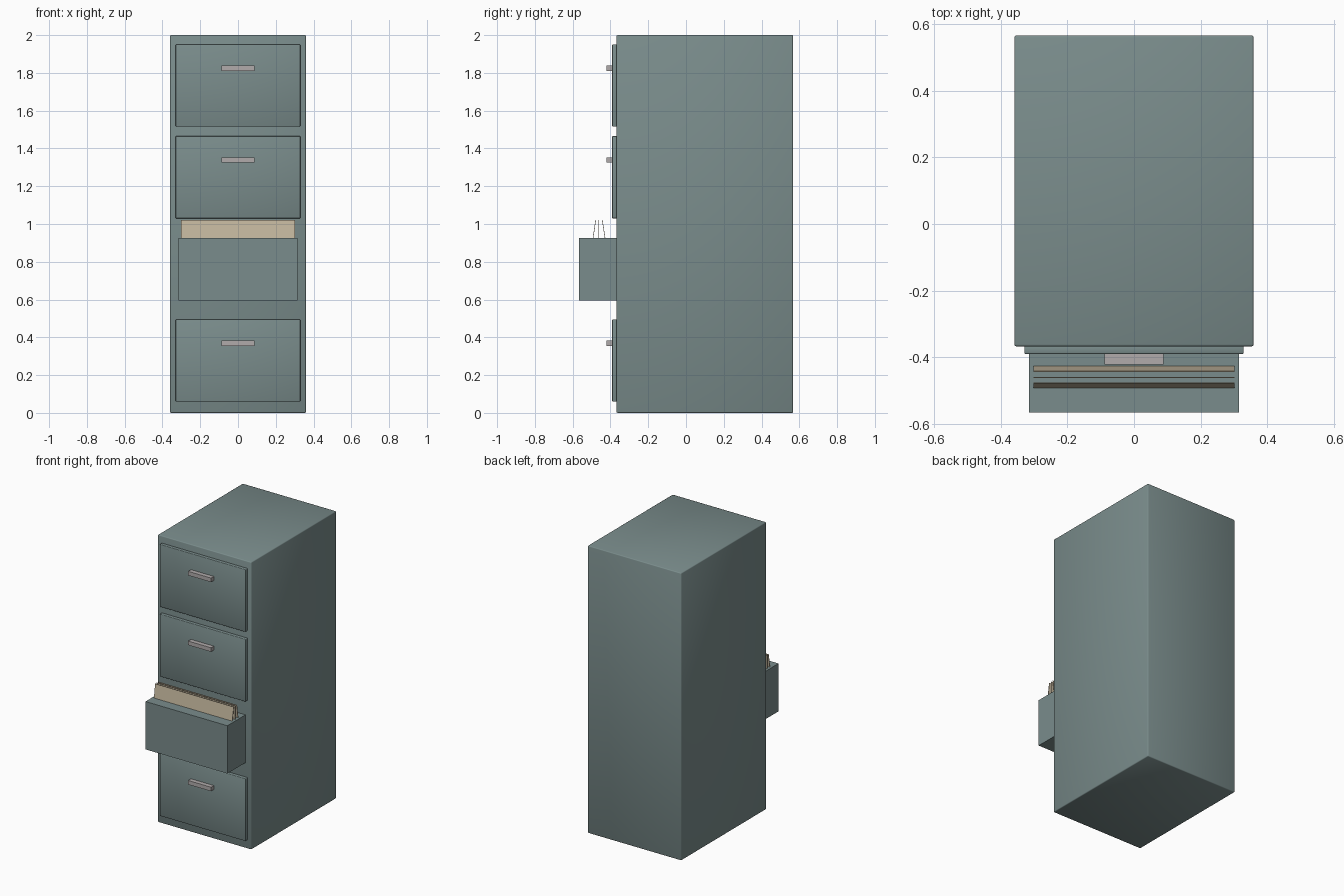
import bpy, math

if "Cube" in bpy.data.objects:
    bpy.data.objects.remove(bpy.data.objects["Cube"])


def material(name, rgb):
    m = bpy.data.materials.new(name)
    m.diffuse_color = (*rgb, 1)
    m.use_nodes = True
    m.node_tree.nodes["Principled BSDF"].inputs["Base Color"].default_value = m.diffuse_color
    return m


GREEN = material("grey green paint", (0.195, 0.265, 0.262))
METAL = material("pale metal", (0.44, 0.41, 0.41))
PAPER = material("manila card", (0.55, 0.47, 0.34))


def box(name, lo, hi, mat, bevel=0.0, tilt=0.0):
    """Box between two corners, optionally bevelled and tilted about x."""
    size = [b - a for a, b in zip(lo, hi)]
    mid = [(a + b) / 2 for a, b in zip(lo, hi)]
    bpy.ops.mesh.primitive_cube_add(size=1, location=mid)
    ob = bpy.context.object
    ob.name = name
    ob.scale = size
    bpy.ops.object.transform_apply(location=False, rotation=False, scale=True)
    ob.rotation_euler.x = tilt
    ob.data.materials.append(mat)
    if bevel:
        mod = ob.modifiers.new("soft edges", "BEVEL")
        mod.width = bevel
        mod.segments = 2
        bpy.ops.object.shade_smooth()
    return ob


FRONT = -0.368

# Cabinet body
box("cabinet_body", (-0.36, FRONT, 0), (0.36, 0.567, 2), GREEN, 0.006)

# Closed drawers with bar handles
for label, z in (("bottom", 0.06), ("upper", 1.03), ("top", 1.515)):
    box(label + "_drawer_front", (-0.33, -0.391, z), (0.33, FRONT + 0.004, z + 0.435),
        GREEN, 0.004)
    box(label + "_handle", (-0.088, -0.422, z + 0.295), (0.088, -0.388, z + 0.323), METAL)

# Pulled-out drawer
box("open_drawer", (-0.315, -0.567, 0.594), (0.315, FRONT + 0.004, 0.927), GREEN)

# Folders fanned out in the open drawer
for i, (y, lean) in enumerate(((-0.4855, -0.15), (-0.461, 0), (-0.4355, 0.15))):
    box("folder_%d" % (i + 1), (-0.302, y - 0.0015, 0.92), (0.302, y + 0.0015, 1.021),
        PAPER, tilt=lean)
